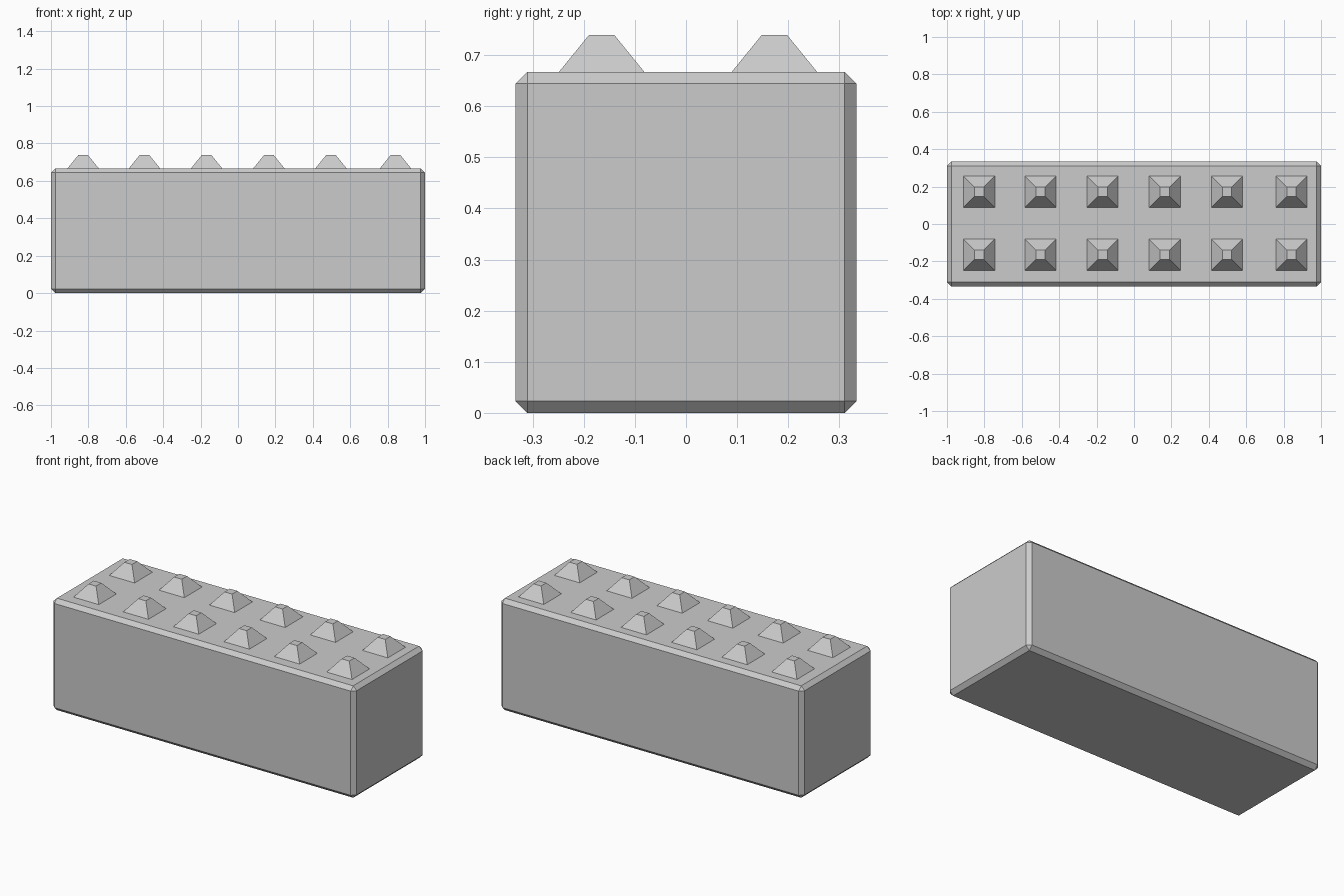
import bpy, bmesh
from math import sqrt, pi
from mathutils import Matrix

if "Cube" in bpy.data.objects:
    bpy.data.objects.remove(bpy.data.objects["Cube"])

WIDTH, DEPTH, HEIGHT, CHAMFER = 2.0, 0.667, 0.667, 0.023
STUD_BASE, STUD_TOP, STUD_HEIGHT = 0.0835, 0.025, 0.072  # half widths, height


def finish(bm, name):
    mesh = bpy.data.meshes.new(name)
    bm.to_mesh(mesh)
    bm.free()
    obj = bpy.data.objects.new(name, mesh)
    bpy.context.collection.objects.link(obj)
    return obj


# Solid block with a flat chamfer on every edge
bm = bmesh.new()
bmesh.ops.create_cube(bm, size=1, matrix=Matrix.Translation((0, 0, HEIGHT / 2))
                      @ Matrix.Diagonal((WIDTH, DEPTH, HEIGHT, 1)))
bmesh.ops.bevel(bm, geom=bm.edges[:], offset=CHAMFER, offset_type='OFFSET',
                segments=1, affect='EDGES')
finish(bm, "block")

# Two rows of truncated pyramid studs, open underneath where they meet the block
for row, y in (("front", -0.165), ("back", 0.173)):
    for i, x in enumerate((-0.828, -0.5, -0.168, 0.165, 0.497, 0.842)):
        bm = bmesh.new()
        bmesh.ops.create_cone(bm, cap_ends=True, segments=4,
                              radius1=STUD_BASE * sqrt(2), radius2=STUD_TOP * sqrt(2),
                              depth=STUD_HEIGHT, matrix=Matrix.Rotation(pi / 4, 4, 'Z'))
        bm.normal_update()
        bmesh.ops.delete(bm, geom=[f for f in bm.faces if f.normal.z < -0.9],
                         context='FACES_ONLY')
        stud = finish(bm, f"{row}_stud_{i + 1}")
        stud.location = (x, y, HEIGHT + STUD_HEIGHT / 2)
